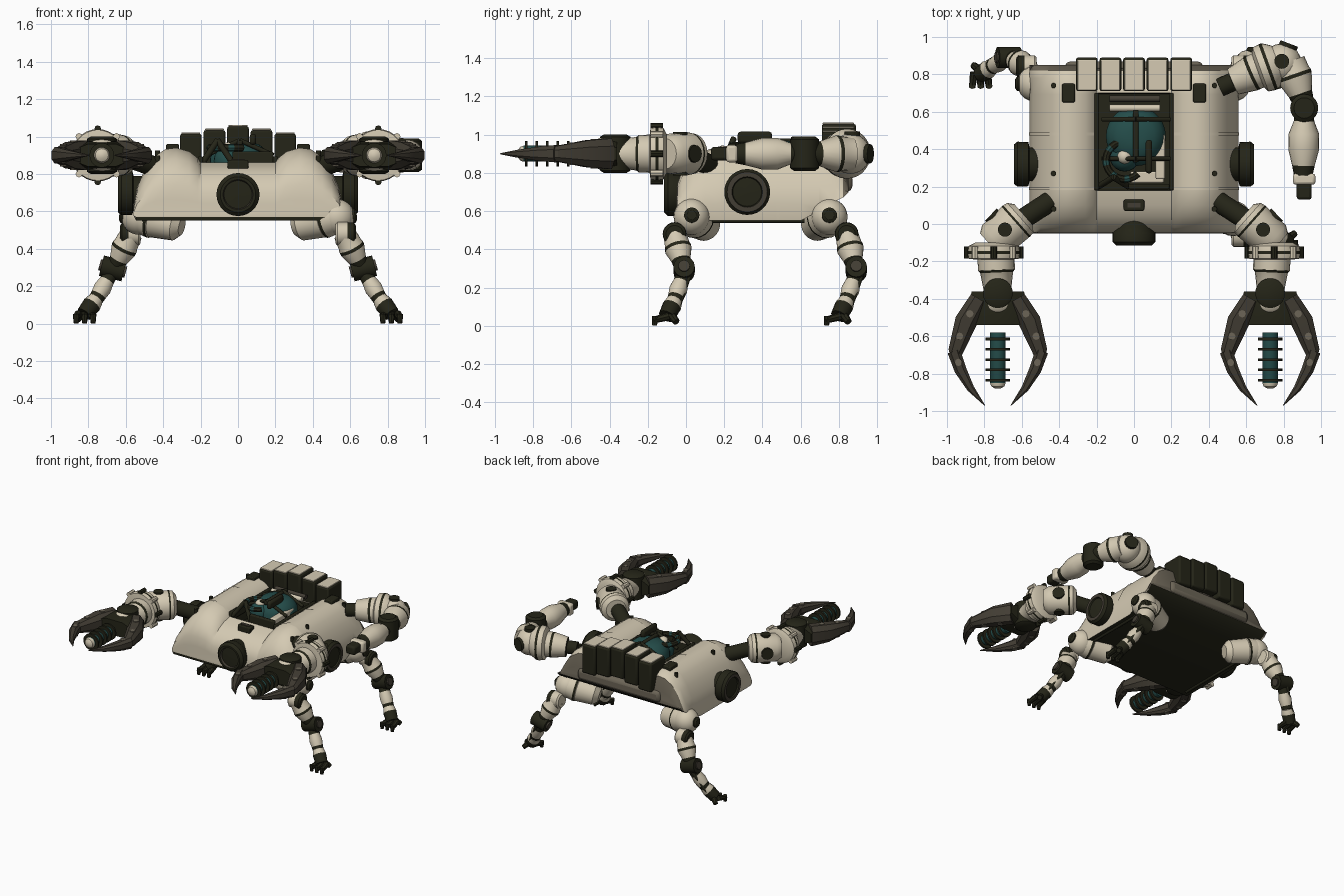
import bpy, bmesh, math
from mathutils import Vector, Matrix

cube = bpy.data.objects.get("Cube")
if cube:
    bpy.data.objects.remove(cube, do_unlink=True)


def material(name, rgb):
    m = bpy.data.materials.new(name)
    m.use_nodes = True
    m.diffuse_color = (*rgb, 1)
    m.node_tree.nodes["Principled BSDF"].inputs["Base Color"].default_value = (*rgb, 1)
    return m


MATS = [material("cream armour", (.66, .59, .45)), material("black metal", (.018, .018, .009)),
        material("grey brown metal", (.055, .047, .034)), material("teal glass", (.018, .075, .07)),
        material("dark tan", (.15, .13, .095))]
CREAM, BLACK, BROWN, TEAL, TAN = range(5)


def finish(name, bm, angle=35, bevel=0):
    bmesh.ops.recalc_face_normals(bm, faces=bm.faces)
    me = bpy.data.meshes.new(name)
    bm.to_mesh(me)
    bm.free()
    for m in MATS:
        me.materials.append(m)
    ob = bpy.data.objects.new(name, me)
    bpy.context.collection.objects.link(ob)
    if bevel:
        mod = ob.modifiers.new("soft edges", "BEVEL")
        mod.width, mod.segments = bevel, 2
    bpy.ops.object.select_all(action="DESELECT")
    ob.select_set(True)
    bpy.context.view_layer.objects.active = ob
    bpy.ops.object.shade_smooth_by_angle(angle=math.radians(angle))


def skin(bm, rings, mat_of):
    """Join equal rings of vertices into a closed tube."""
    n = len(rings[0])
    for i, (a, b) in enumerate(zip(rings, rings[1:])):
        for k in range(n):
            f = bm.faces.new((a[k], a[(k + 1) % n], b[(k + 1) % n], b[k]))
            f.material_index = mat_of(i)
    for ring, i in ((rings[0], 0), (rings[-1], len(rings) - 2)):
        bm.faces.new(ring).material_index = mat_of(i)


def turned(name, a, b, profile, sides=20):
    """Turned part from a to b; profile rows are (position, radius, material)."""
    a, b = Vector(a), Vector(b)
    rot = (b - a).to_track_quat("Z", "Y")
    bm = bmesh.new()
    rings = []
    for t, r, _ in profile:
        rings.append([bm.verts.new(a.lerp(b, t) + rot @ Vector((
            r * math.cos(math.tau * k / sides), r * math.sin(math.tau * k / sides), 0)))
            for k in range(sides)])
    skin(bm, rings, lambda i: profile[i][2])
    finish(name, bm)


def rod(name, a, b, r, mat, r2=None, sides=16):
    turned(name, a, b, [(0, r, mat), (1, r if r2 is None else r2, mat)], sides)


def ball(name, p, r, mat, scale=(1, 1, 1)):
    bm = bmesh.new()
    bmesh.ops.create_uvsphere(bm, u_segments=20, v_segments=12, radius=r,
                              matrix=Matrix.Translation(p) @ Matrix.Diagonal((*scale, 1)))
    for f in bm.faces:
        f.material_index = mat
    finish(name, bm)


def box(name, p, size, mat, bevel=.008):
    bm = bmesh.new()
    bmesh.ops.create_cube(bm, size=1, matrix=Matrix.Translation(p) @ Matrix.Diagonal((*size, 1)))
    for f in bm.faces:
        f.material_index = mat
    finish(name, bm, bevel=bevel)


def blade(name, rows, mat, z=.9):
    """Flat tapering part; rows are (x, y, width, thickness)."""
    pts = [Vector((r[0], r[1], z)) for r in rows]
    bm = bmesh.new()
    rings = []
    for i, (_, _, w, h) in enumerate(rows):
        d = (pts[min(i + 1, len(pts) - 1)] - pts[max(i - 1, 0)]).normalized()
        side, up = Vector((d.y, -d.x, 0)) * w / 2, Vector((0, 0, h / 2))
        rings.append([bm.verts.new(pts[i] + side * u + up * v) for u, v in
                      ((1, .5), (.5, 1), (-.5, 1), (-1, .5), (-1, -.5), (-.5, -1), (.5, -1), (1, -.5))])
    skin(bm, rings, lambda i: mat)
    finish(name, bm, 25)


# Hull: double barrel section carried along y, with a sunken cockpit
half = [(.195, .86), (.2, .86), (.215, .885), (.26, .92), (.33, .94), (.39, .932),
        (.45, .89), (.5, .82), (.54, .73), (.558, .64), (.545, .55)]
section = [(-x, z) for x, z in reversed(half)] + half
stations = [(-.05, .57, .3), (-.045, .55, .5), (-.02, .55, .68), (.04, .55, .85), (.1, .55, .94), (.18, .55, 1),
            (.185, .55, 1), (.6, .55, 1), (.695, .6, 1), (.7, .6, 1), (.78, .65, .98), (.82, .67, .9), (.85, .7, .65)]
bm = bmesh.new()
rings = []
for y, low, h in stations:
    pit = .18 < y < .7
    rings.append([bm.verts.new((x, y, .76 if pit and abs(x) < .198 else max(low, .55 + (z - .55) * h)))
                  for x, z in section])
skin(bm, rings, lambda i: CREAM)
for f in bm.faces:
    c = f.calc_center_median()
    under = len(f.verts) == 4 and all(abs(abs(v.co.x) - .545) < .001 for v in f.verts)
    if under or (abs(c.x) < .2 and .18 < c.y < .7):
        f.material_index = BLACK
    elif c.y > .83:
        f.material_index = TAN
finish("hull", bm)
box("rear_bumper", (0, .82, .75), (.74, .1, .1), TAN, .03)

for s in (1, -1):
    # Raised armour bands around each barrel
    for y in (.19, .48):
        bm = bmesh.new()
        rows = [[bm.verts.new((s * (x + (.004 if x > .4 else 0)), yy, z + .004)) for yy in (y - .008, y + .008)]
                for x, z in half[2:]]
        for a, b in zip(rows, rows[1:]):
            bm.faces.new((a[0], a[1], b[1], b[0]))
        finish("barrel_band", bm)
    for y in (.08, .27, .74):
        rod("hull_bolt", (s * .43, y, .86), (s * .43, y, .925 if y > .1 else .9), .014, BLACK)
    # Cockpit rails, brackets and belly rails
    box("cockpit_rail", (s * .2, .44, .86), (.025, .52, .07), BLACK)
    box("rear_bracket", (s * .35, .7, .93), (.07, .1, .06), BLACK)
    rod("belly_rail", (s * .5, 0, .55), (s * .5, .62, .55), .012, BLACK)
    # Side wheels
    turned("side_wheel", (s * .5, .32, .7), (s * .645, .32, .7),
           [(0, .09, BLACK), (.4, .09, BLACK), (.45, .118, BLACK), (.85, .12, BLACK), (.98, .105, BROWN),
            (.98, .08, BLACK), (.9, .075, BLACK), (.93, .02, BLACK)], 28)

# Nose lamp and hatch handle
turned("nose_lamp", (0, .05, .69), (0, -.115, .69),
       [(0, .1, BLACK), (.5, .105, BLACK), (.6, .115, BLACK), (.88, .115, BLACK), (1, .095, BLACK),
        (1, .08, BROWN), (.9, .075, BLACK), (.92, .01, BLACK)], 28)
box("hatch_handle", (0, .1, .85), (.11, .06, .05), BLACK)
box("hatch_grip", (0, .1, .876), (.07, .025, .008), BROWN, 0)

# Cockpit
turned("canopy", (.01, .47, .76), (.01, .47, .97),
       [(0, .16, TEAL), (.6, .16, TEAL), (.8, .14, TEAL), (.95, .1, TEAL), (1, .04, TEAL)], 28)
box("canopy_spine", (.01, .47, .965), (.03, .28, .03), BLACK)
box("canopy_scope", (.08, .36, .985), (.035, .18, .06), BLACK, .015)
for y in (.35, .56):
    rod("canopy_strut", (-.17, y, .9), (.01, y, .98), .012, BLACK)
    rod("canopy_strut", (.19, y, .9), (.01, y, .98), .012, BLACK)
for y in (.62, .67):
    rod("canopy_rear_bar", (-.13, y, .92), (.14, y, .92), .018, CREAM if y < .65 else BROWN)
rod("windscreen_bar", (-.19, .2, .86), (-.11, .25, .98), .016, BLACK)
rod("windscreen_bar", (-.11, .25, .98), (-.03, .2, .86), .016, BLACK)
box("dashboard", (.08, .2, .885), (.22, .03, .07), BLACK)
bm = bmesh.new()
hose = [[bm.verts.new((-.05 + (.1 + .02 * math.cos(b)) * math.cos(a), .34 + (.1 + .02 * math.cos(b)) * math.sin(a),
                       .94 + .02 * math.sin(b))) for b in (math.tau * k / 8 for k in range(8))]
        for a in (math.radians(90 + d) for d in range(0, 240, 15))]
skin(bm, hose, lambda i: TEAL if i % 3 == 0 else BLACK)
finish("cockpit_hose", bm)
ball("pilot_light", (-.05, .36, .93), .04, CREAM)
ball("pilot_light_base", (-.05, .36, .87), .08, TEAL)
box("cockpit_console", (.07, .25, .83), (.18, .06, .07), CREAM)
box("cockpit_side_console", (.14, .36, .88), (.05, .24, .06), CREAM)

# Rear launcher boxes
for i in range(-2, 3):
    x, top = i * .126, 1.06 - .02 * abs(i)
    box("launcher_box", (x, .8, top - .12), (.116, .18, .23), BLACK, .012)
    box("launcher_lid", (x, .796, top - .002), (.1, .164, .009), CREAM, .003)
    box("launcher_foot", (x, .78, .85), (.07, .1, .12), BROWN)


def leg(s, y, out):
    """Jointed leg; out shifts the joint towards front or rear."""
    P = lambda x, dy, z: (s * x, y + dy, z)
    hip, joint, knee, ankle = P(.52, 0, .57), P(.57, out, .48), P(.67, out + .05, .28), P(.76, out, .13)
    turned("hip_housing", P(.3, out * -.9, .52), hip, [(0, .05, CREAM), (.15, .085, CREAM), (.7, .095, CREAM),
           (.72, .1, BLACK), (.78, .1, CREAM), (1, .09, CREAM)])
    ball("hip_cap", P(.53, 0, .57), .095, CREAM)
    turned("hip_port", P(.53, 0, .57), P(.635, 0, .58), [(0, .04, BLACK), (.9, .04, BLACK), (1, .025, BROWN)])
    turned("hip_joint", P(.52, out, .48), P(.63, out, .48), [(0, .05, CREAM), (.1, .062, CREAM), (.6, .062, BLACK),
           (.9, .06, BLACK), (1, .045, BLACK)])
    turned("thigh", joint, knee, [(0, .06, CREAM), (.3, .066, CREAM), (.34, .07, BLACK), (.42, .07, CREAM),
           (.68, .05, BLACK), (1, .04, BLACK)])
    rod("knee_joint", P(.61, out + .05, .28), P(.73, out + .05, .31), .056, BLACK)
    rod("knee_disc", P(.6, out + .05, .275), P(.74, out + .05, .315), .03, BROWN)
    turned("shin", knee, ankle, [(0, .035, BLACK), (.35, .04, CREAM), (.6, .048, CREAM), (.85, .042, BLACK),
           (1, .04, BLACK)])
    rod("shin_piston", P(.69, out + .08, .27), P(.79, out + .02, .1), .012, BLACK)
    turned("foot", ankle, P(.82, out - .04, .05), [(0, .042, CREAM), (.35, .05, BLACK), (1, .045, BLACK)], 12)
    for dx in (-.035, 0, .035):
        rod("toe", P(.82 + dx, out - .03, .05), P(.82 + dx * 1.3, out - .11, .03), .022, BLACK, .017, 8)
        rod("toe_tip", P(.82 + dx * 1.3, out - .1, .05), P(.82 + dx * 1.3, out - .105, .002), .018, BLACK, .013, 8)
    rod("heel", P(.82, out - .02, .06), P(.86, out + .01, .02), .025, BLACK, .018, 8)


def claw_arm(s):
    """Front arm with a two-jaw claw around a drill."""
    cx = s * .728
    P = lambda dx, y, z=.9: (cx + dx, y, z)
    rod("arm_root", (s * .45, .12, .84), (s * .62, .01, .9), .055, BLACK)
    turned("shoulder", (s * .59, .05, .9), (s * .77, -.11, .9), [(0, .075, CREAM), (.1, .105, CREAM),
           (.2, .11, BLACK), (.25, .11, CREAM), (.85, .105, CREAM), (1, .08, CREAM)])
    for d in (1, -1):
        rod("shoulder_port", (s * .69, -.03, .9 + d * .08), (s * .69, -.03, .9 + d * .114), .038, BLACK)
    rod("shoulder_side_port", (s * .68, -.03, .9), (s * .765, .05, .9), .045, BLACK)
    ring = s * .75
    turned("shoulder_ring", (ring, -.1, .9), (ring, -.19, .9), [(0, .1, CREAM), (.2, .135, CREAM), (.5, .14, BLACK),
           (.66, .14, CREAM), (.95, .135, CREAM), (1, .1, CREAM)], 28)
    for k in range(8):
        a = math.tau * k / 8
        c, z = ring + .142 * math.cos(a), .9 + .142 * math.sin(a)
        rod("ring_bolt", (c, -.12, z), (c, -.185, z), .018, CREAM if k % 2 else BLACK, sides=8)
    turned("forearm", P(s * .01, -.18), P(0, -.4), [(0, .1, CREAM), (.3, .098, BLACK),
           (.36, .088, CREAM), (.75, .075, CREAM), (1, .065, CREAM)])
    turned("wrist_joint", P(0, -.37, .8), P(0, -.37, 1), [(0, .06, BLACK), (.06, .08, BLACK), (.94, .08, BLACK),
           (1, .06, BLACK)])
    ball("wrist_dome", P(0, -.42), .095, CREAM, (1, .85, .95))
    blade("claw_base", [P(0, -.36)[:2] + (.28, .13), P(0, -.42)[:2] + (.3, .15), P(0, -.54)[:2] + (.3, .12)], BLACK)
    for d in (1, -1):
        blade("claw_inner_jaw", [(cx + d * x, y, w, h) for x, y, w, h in
              ((.1, -.4, .1, .16), (.17, -.52, .12, .14), (.225, -.68, .08, .08), (.225, -.72, .05, .07))], BROWN)
        blade("claw_tip", [(cx + d * x, y, w, h) for x, y, w, h in
              ((.235, -.68, .07, .09), (.2, -.78, .065, .07), (.145, -.88, .04, .04), (.07, -.97, .004, .006))], BROWN)
        for x, y, h in ((.15, -.48, .078), (.205, -.6, .059), (.21, -.74, .042)):
            rod("claw_patch", P(d * x, y, .9 - h), P(d * x, y, .9 + h), .02, TAN, sides=8)
    turned("drill", P(0, -.58), P(0, -.88), [(0, .042, TEAL), (.9, .042, CREAM), (.96, .035, CREAM), (1, .015, CREAM)])
    for k in range(5):
        y = -.615 - .055 * k
        rod("drill_ring", P(0, y + .007), P(0, y - .007), .066, BLACK, sides=20)


# Two left legs, one right rear leg, two claw arms
leg(1, .03, -.09)
for side in (1, -1):
    leg(side, .75, .09)
    claw_arm(side)

# Single folded arm at the rear left
turned("rear_arm_root", (.46, .73, .88), (.73, .85, .9), [(0, .05, BLACK), (.25, .05, BLACK), (.26, .075, CREAM),
       (.6, .095, BLACK), (.66, .095, CREAM), (1, .1, CREAM)])
turned("rear_arm_ring", (.66, .82, .9), (.77, .86, .9), [(0, .09, CREAM), (.15, .125, CREAM), (.45, .13, BLACK),
       (.6, .13, CREAM), (1, .1, CREAM)], 28)
ball("rear_shoulder", (.79, .86, .9), .105, CREAM)
rod("rear_shoulder_port", (.79, .86, .9), (.83, .965, .9), .05, BLACK)
rod("rear_shoulder_cap", (.79, .87, .9), (.79, .87, 1.015), .04, BLACK)
turned("rear_upper_arm", (.83, .87, .9), (.91, .64, .9), [(0, .085, CREAM), (.25, .09, CREAM), (.3, .095, BLACK),
       (.38, .095, CREAM), (.75, .065, BLACK), (1, .055, BLACK)])
turned("rear_elbow", (.91, .62, .81), (.91, .62, .99), [(0, .055, BLACK), (.08, .075, BLACK), (.92, .075, BLACK),
       (1, .055, BLACK)])
turned("rear_forearm", (.91, .6, .9), (.905, .26, .9), [(0, .05, BLACK), (.15, .055, CREAM), (.35, .082, CREAM),
       (.6, .082, CREAM), (.85, .06, BLACK), (1, .05, BLACK)])
box("rear_wrist", (.91, .24, .9), (.12, .06, .09), CREAM, .015)
box("rear_hand", (.91, .18, .9), (.08, .1, .07), BLACK, .015)
